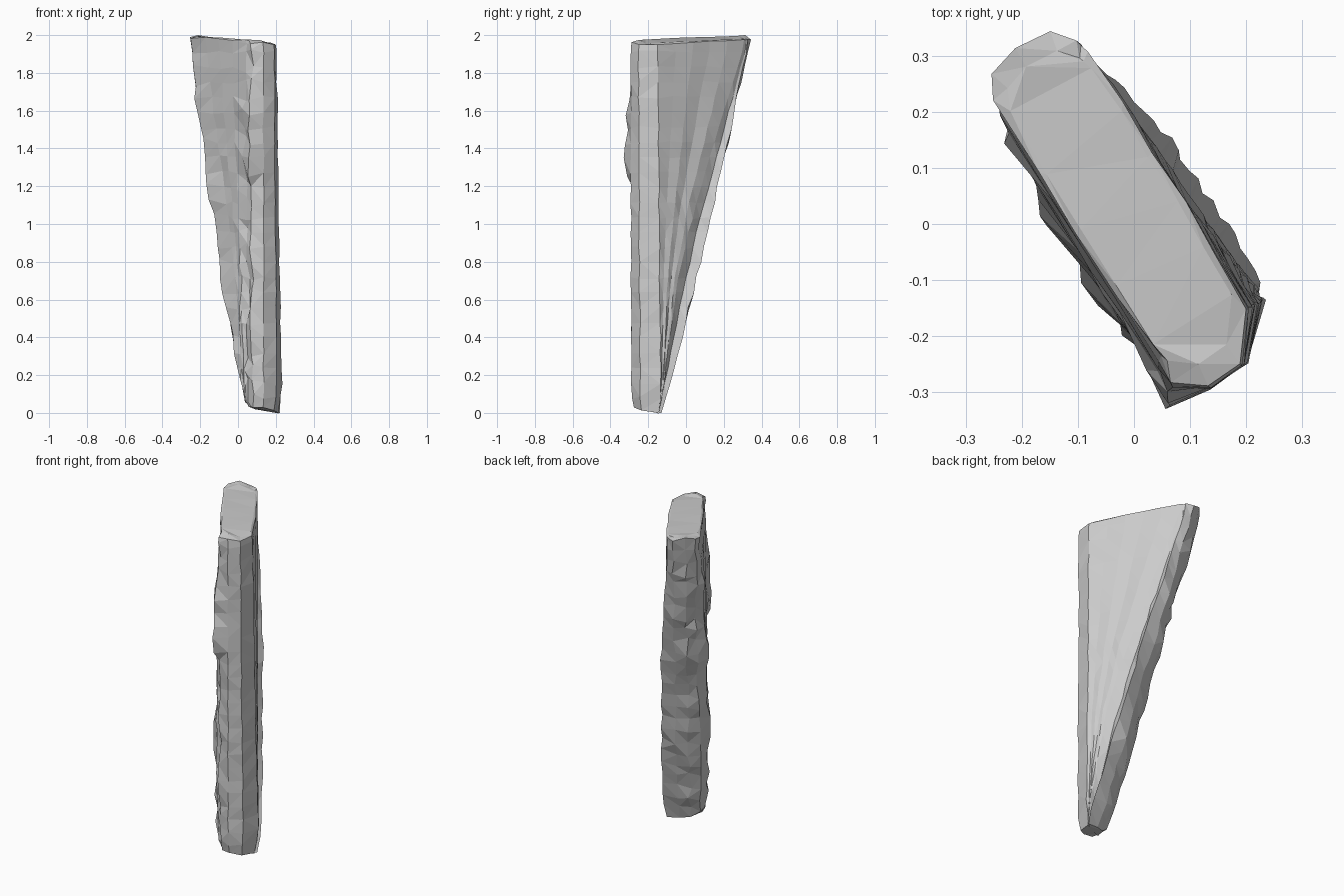
import bpy, bmesh, random
from mathutils import Vector

random.seed(11)
cube = bpy.data.objects.get("Cube")
if cube:
    bpy.data.objects.remove(cube, do_unlink=True)

ALONG = Vector((-0.53, 0.85, 0))    # long direction of the cross-section
ACROSS = Vector((0.85, 0.53, 0))    # thickness direction
LEVELS = 24
TOP = 1.95


def bump(h, centre, width):
    """Soft swelling around one height."""
    return max(0, 1 - ((h - centre) / width) ** 2)


def section(h):
    """Outline of the slab at height fraction h: (along, across, roughness)."""
    back = -0.19 + 0.56 * h
    rim = back - 0.035
    span = rim + 0.25
    ridge = rim - min(0.1, 0.45 * span) * min(1, 0.3 + 1.6 * (1 - h))
    flare = min(1, 2.5 * (1 - h))
    lean = 1 - h
    belly = bump(h, 0.5, 0.5)
    chip = bump(h, 0.74, 0.14)
    flank = lambda f: -0.23 + f * (ridge + 0.23)
    pts = [(-0.318, -0.04, 0.004), (-0.314, 0.03 + 0.015 * lean, 0.004),
           (-0.235, 0.092 + 0.035 * lean, 0.004)]
    # broad flank with shallow vertical flutes
    for i, f in enumerate((0.2, 0.4, 0.6, 0.8)):
        pts.append((flank(f), 0.094 + 0.006 * (i % 2) + 0.028 * lean, 0.003))
    # ridge, groove and flared rim
    pts += [(ridge, 0.094 + 0.03 * lean, 0.004),
            (0.4 * ridge + 0.6 * rim, 0.088 + 0.015 * lean, 0.004),
            (rim, 0.085 + 0.04 * flare + 0.02 * lean, 0.006)]
    # sloping broken end
    pts += [(back, 0.055, 0.009), (back + 0.008, -0.015, 0.012),
            (back - 0.01, -0.07, 0.012), (rim - 0.015, -0.094 - 0.032 * belly, 0.012)]
    # opposite flank and its chipped front corner
    for f in (0.75, 0.5, 0.25):
        pts.append((flank(f), -0.096 - 0.014 * belly, 0.006))
    pts += [(-0.235, -0.092 - 0.02 * chip, 0.016),
            (-0.28 - 0.02 * chip, -0.09 - 0.03 * chip, 0.013)]
    return pts


def add_ring(bm, h, z_of, scale=1.0, rough=1.0):
    pts = section(h)
    mid = sum(p[0] for p in pts) / len(pts)
    ring = []
    for s, t, j in pts:
        j *= rough
        s = mid + (s - mid) * scale + random.uniform(-j, j)
        t = t * scale + random.uniform(-j, j)
        co = ALONG * s + ACROSS * t
        co.z = z_of(s, t) + random.uniform(-2, 2) * j
        ring.append(bm.verts.new(co))
    return ring


def top_z(s, t):
    return TOP + 0.04 * (s + 0.31) + (0.015 if t < 0 else 0)


bm = bmesh.new()
rings = [add_ring(bm, 0, lambda s, t: 0.02 - 0.2 * t, 0.82, 0.3)]
for i in range(LEVELS):
    h = 0.04 + 0.94 * i / (LEVELS - 1)
    rings.append(add_ring(bm, h, lambda s, t: h * TOP, 0.95 if i == 0 else 1))
rings.append(add_ring(bm, 1, top_z, 0.99, 0.5))
rings.append(add_ring(bm, 1, lambda s, t: top_z(s, t) + 0.006, 0.88, 0.25))

# Skin the rings and close both ends
for low, high in zip(rings, rings[1:]):
    n = len(low)
    for k in range(n):
        m = (k + 1) % n
        bm.faces.new((low[k], low[m], high[m], high[k]))
bm.faces.new(rings[-1])
bm.faces.new(rings[0][::-1])
bmesh.ops.triangulate(bm, faces=bm.faces[:], quad_method='SHORT_EDGE')
bmesh.ops.recalc_face_normals(bm, faces=bm.faces[:])

mesh = bpy.data.meshes.new("rock_wedge")
bm.to_mesh(mesh)
bm.free()
rock = bpy.data.objects.new("rock_wedge", mesh)
bpy.context.collection.objects.link(rock)
